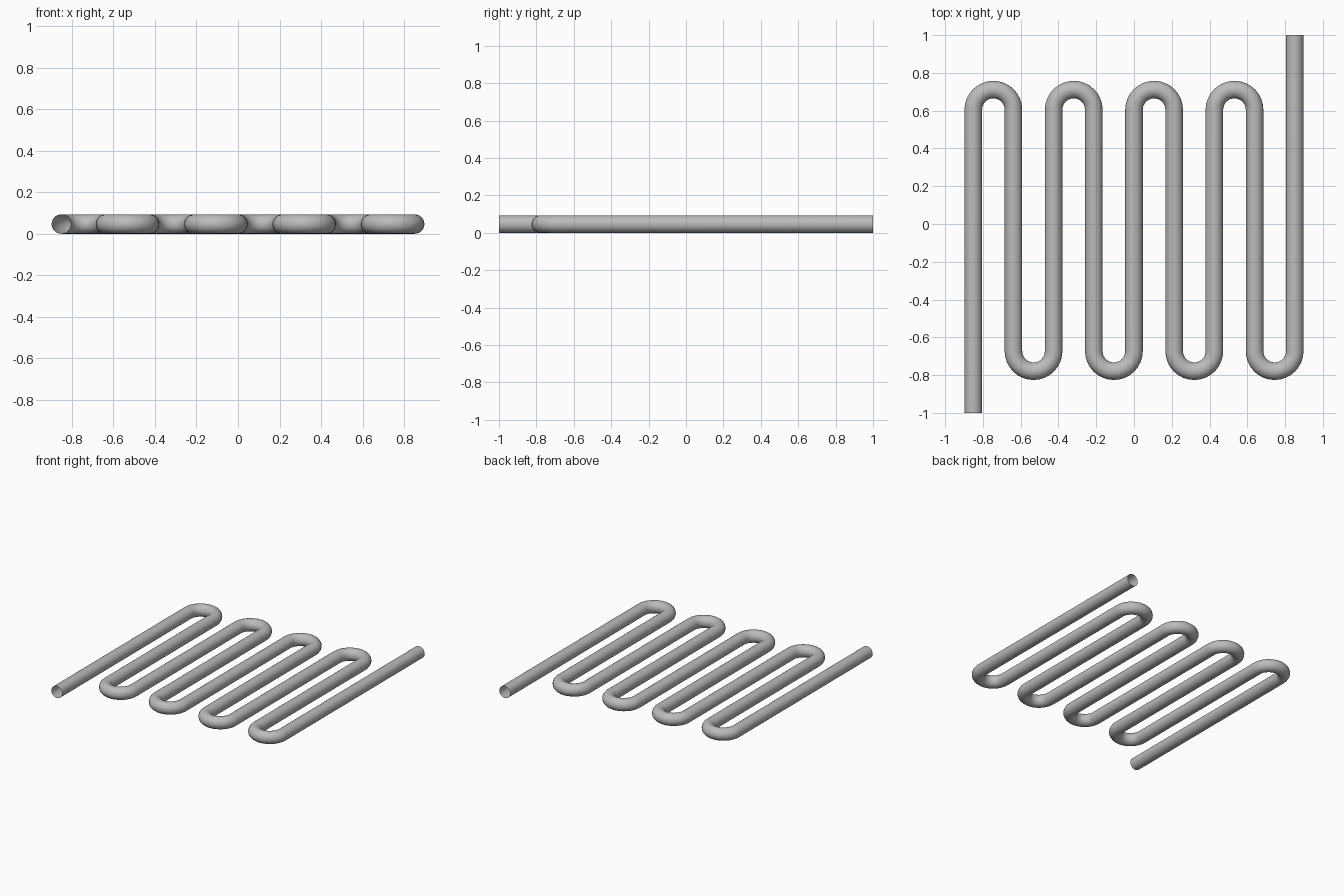
import bpy
import math

if "Cube" in bpy.data.objects:
    bpy.data.objects.remove(bpy.data.objects["Cube"], do_unlink=True)

PIPE = 0.0465           # pipe radius
HALF = 0.851            # outermost leg centre
LEGS = 9
STEP = 2 * HALF / (LEGS - 1)
BACK, FRONT = 0.605, -0.673   # centres of the bends
ARC = 16

# Grey metal
metal = bpy.data.materials.new("grey metal")
metal.use_nodes = True
grey = (0.5, 0.5, 0.5, 1)
metal.diffuse_color = grey
metal.node_tree.nodes["Principled BSDF"].inputs["Base Color"].default_value = grey

# Serpentine centre line: half-circle bends alternate back and front
path = [(-HALF, -1)]
for i in range(LEGS - 1):
    cx = -HALF + (i + 0.5) * STEP
    cy, side = (BACK, 1) if i % 2 == 0 else (FRONT, -1)
    for k in range(ARC + 1):
        a = math.pi * (1 - k / ARC)
        path.append((cx + STEP / 2 * math.cos(a),
                     cy + side * STEP / 2 * math.sin(a)))
path.append((HALF, 1))

# Open-ended round pipe swept along the line
curve = bpy.data.curves.new("coil_pipe", "CURVE")
curve.dimensions = "3D"
curve.bevel_depth = PIPE
curve.bevel_resolution = 10
curve.use_fill_caps = False
spline = curve.splines.new("POLY")
spline.points.add(len(path) - 1)
for point, (x, y) in zip(spline.points, path):
    point.co = (x, y, PIPE, 1)
curve.materials.append(metal)
pipe = bpy.data.objects.new("coil_pipe", curve)
bpy.context.collection.objects.link(pipe)

# Turn into a smooth mesh
bpy.ops.object.select_all(action="DESELECT")
pipe.select_set(True)
bpy.context.view_layer.objects.active = pipe
bpy.ops.object.convert(target="MESH")
bpy.ops.object.shade_smooth_by_angle(angle=math.radians(40))
